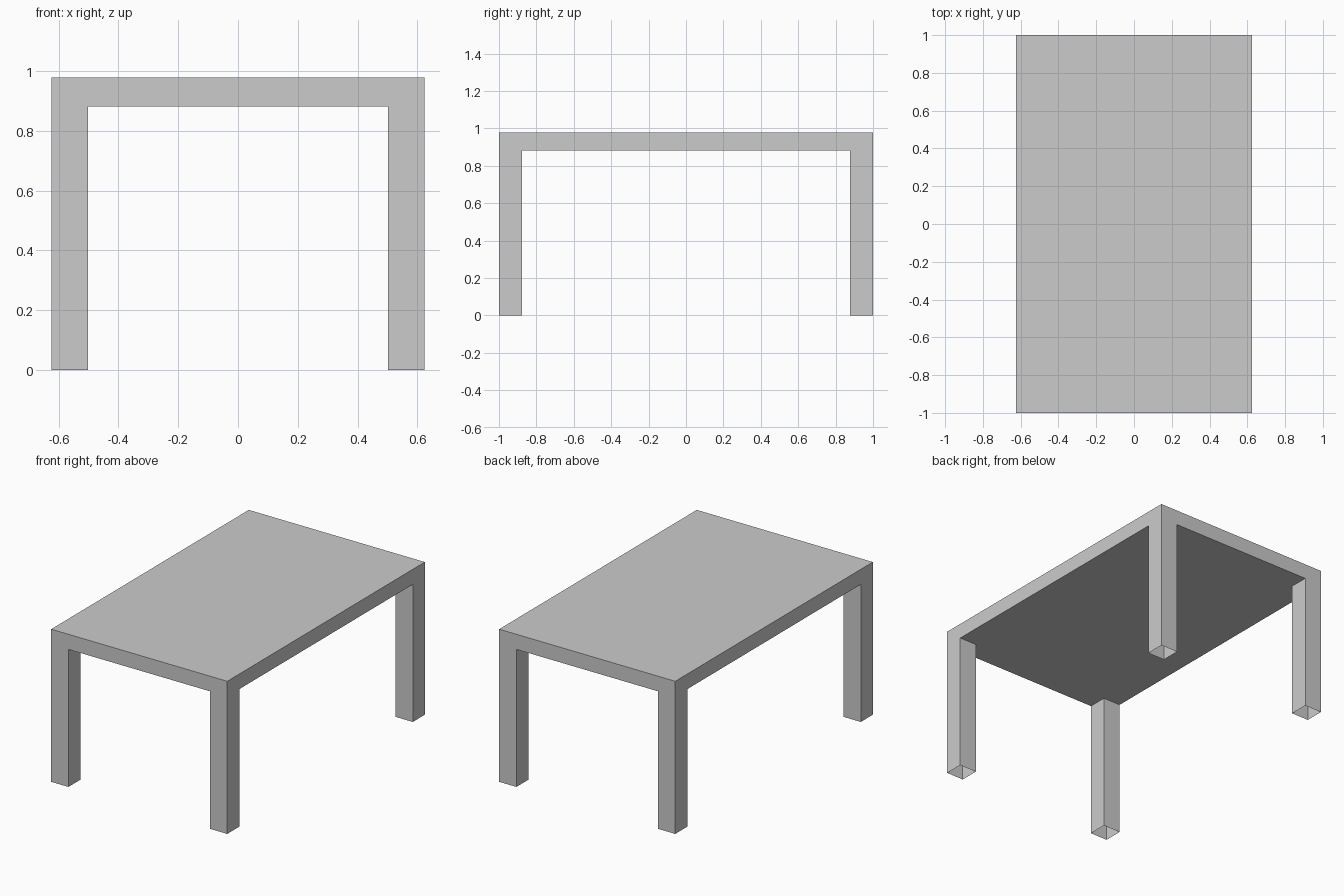
import bpy
import bmesh
from mathutils import Matrix, Vector

if "Cube" in bpy.data.objects:
    bpy.data.objects.remove(bpy.data.objects["Cube"])

HX, HY = 0.624, 1.0        # half width and half length
IX, IY = 0.502, 0.878      # inner faces of the legs
TOP, UNDER = 0.978, 0.881  # tabletop surface and underside

bm = bmesh.new()

# Tabletop slab
size = Matrix.Diagonal((2 * HX, 2 * HY, TOP - UNDER, 1))
bmesh.ops.create_cube(bm, size=1, matrix=Matrix.Translation((0, 0, (TOP + UNDER) / 2)) @ size)

# Loop cuts that mark out the leg squares
for axis, inner in ((Vector((1, 0, 0)), IX), (Vector((0, 1, 0)), IY)):
    for side in (-1, 1):
        bmesh.ops.bisect_plane(bm, geom=bm.verts[:] + bm.edges[:] + bm.faces[:],
                               plane_co=axis * inner * side, plane_no=axis)

# Legs: pull the four underside corners down to the floor
corners = []
for f in bm.faces:
    c = f.calc_center_median()
    if f.normal.z < -0.9 and abs(c.x) > IX and abs(c.y) > IY:
        corners.append(f)
feet = bmesh.ops.extrude_discrete_faces(bm, faces=corners)["faces"]
for f in feet:
    for v in f.verts:
        v.co.z = 0

# The legs are hollow and open at the floor
bmesh.ops.delete(bm, geom=feet, context='FACES_ONLY')
bm.normal_update()

mesh = bpy.data.meshes.new("table")
bm.to_mesh(mesh)
bm.free()
bpy.context.collection.objects.link(bpy.data.objects.new("table", mesh))
